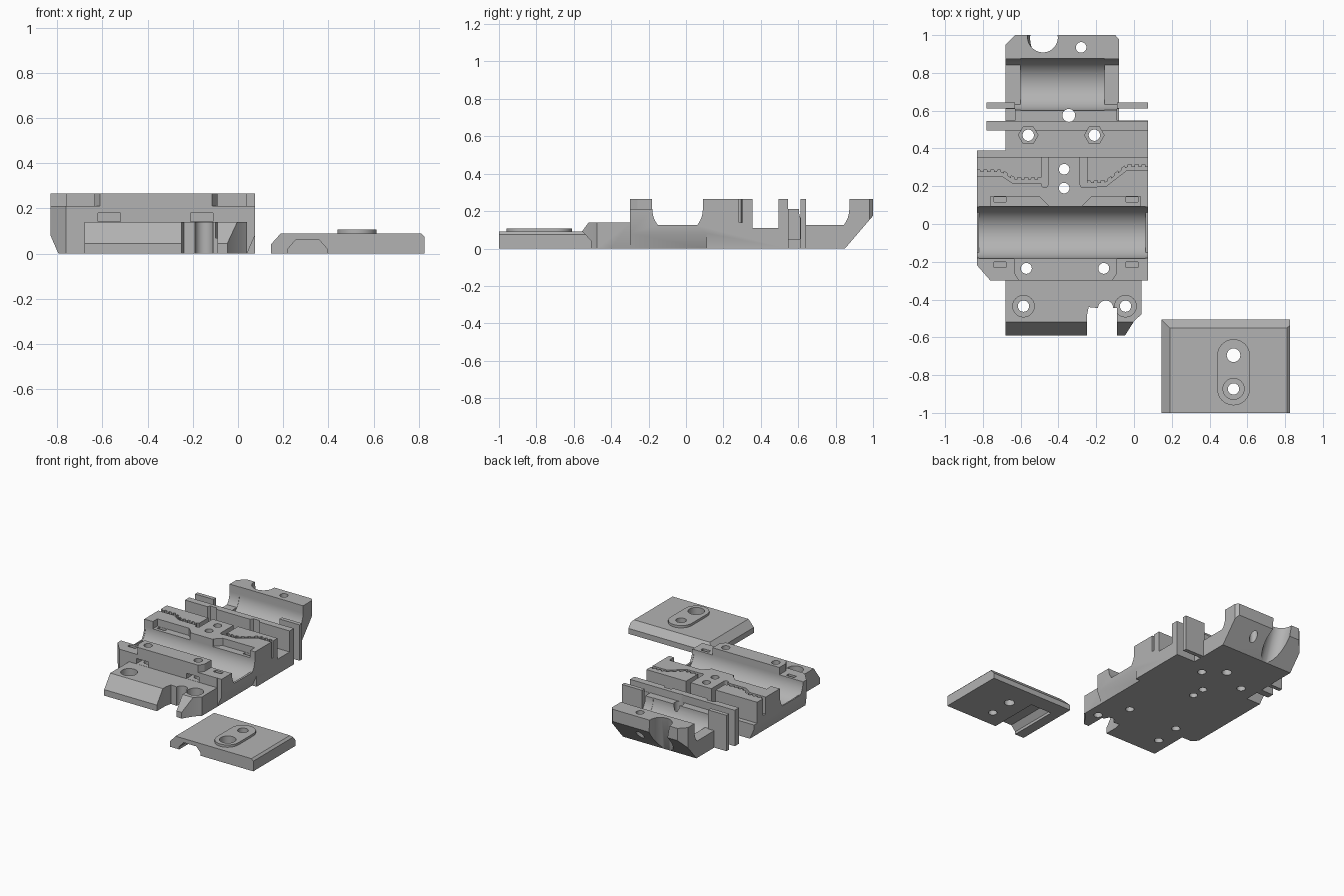
import bpy, bmesh, math
from mathutils import Vector

if "Cube" in bpy.data.objects:
    bpy.data.objects.remove(bpy.data.objects["Cube"])

grey = bpy.data.materials.new("plastic grey")
grey.diffuse_color = (0.45, 0.45, 0.45, 1)
grey.use_nodes = True
grey.node_tree.nodes["Principled BSDF"].inputs["Base Color"].default_value = grey.diffuse_color


def prism(name, pts, axis, a, b):
    """Extrude a 2D outline along an axis from a to b."""
    place = {'x': lambda p, t: (t, p[0], p[1]),
             'y': lambda p, t: (p[0], t, p[1]),
             'z': lambda p, t: (p[0], p[1], t)}[axis]
    bm = bmesh.new()
    lo = [bm.verts.new(place(p, a)) for p in pts]
    hi = [bm.verts.new(place(p, b)) for p in pts]
    bm.faces.new(lo)
    bm.faces.new(hi)
    n = len(pts)
    for i in range(n):
        j = (i + 1) % n
        bm.faces.new((lo[i], lo[j], hi[j], hi[i]))
    bmesh.ops.recalc_face_normals(bm, faces=bm.faces)
    me = bpy.data.meshes.new(name)
    bm.to_mesh(me)
    bm.free()
    me.materials.append(grey)
    ob = bpy.data.objects.new(name, me)
    bpy.context.collection.objects.link(ob)
    return ob


def box(name, x0, x1, y0, y1, z0, z1):
    return prism(name, [(x0, y0), (x1, y0), (x1, y1), (x0, y1)], 'z', z0, z1)


def arc(cx, cy, r, a0, a1, n=16):
    return [(cx + r * math.cos(math.radians(a0 + (a1 - a0) * i / n)),
             cy + r * math.sin(math.radians(a0 + (a1 - a0) * i / n))) for i in range(n + 1)]


def circle(cx, cy, r, n=24):
    return arc(cx, cy, r, 0, 360, n)[:-1]


def combine(target, other, op='DIFFERENCE'):
    m = target.modifiers.new(other.name, 'BOOLEAN')
    m.operation, m.object, m.solver = op, other, 'EXACT'
    other.hide_render = True
    return other


def finish(target):
    """Apply the booleans, remove the helpers, smooth the curved faces."""
    helpers = [m.object for m in target.modifiers]
    bpy.context.view_layer.update()
    dg = bpy.context.evaluated_depsgraph_get()
    me = bpy.data.meshes.new_from_object(target.evaluated_get(dg))
    target.modifiers.clear()
    target.data = me
    me.materials.clear()
    me.materials.append(grey)
    for h in helpers:
        bpy.data.objects.remove(h)
    bpy.ops.object.select_all(action='DESELECT')
    target.select_set(True)
    bpy.context.view_layer.objects.active = target
    bpy.ops.object.shade_smooth_by_angle(angle=math.radians(30))


MID = -0.3625


def flip(pts, mid=MID):
    return [(2 * mid - x, y) for x, y in pts]


# Carriage: side profile with two rod channels and the belt gap
Y1, Y2, ZC, R = -0.045, 0.738, 0.21, 0.137


def lip(yc):
    r, z = R - 0.002, 0.125
    a = math.degrees(math.asin((ZC - z) / r))
    return arc(yc, ZC, r, 180, 180 + a, 6) + arc(yc, ZC, r, 360 - a, 360, 6)


profile = [(-0.59, 0), (-0.59, 0.045), (-0.52, 0.14), (-0.30, 0.14), (-0.30, 0.265),
           (Y1 - R + 0.002, 0.265)] + lip(Y1) + [
    (Y1 + R - 0.002, 0.265), (0.355, 0.265), (0.355, 0.11), (0.495, 0.11), (0.495, 0.265),
    (0.545, 0.265), (0.545, 0.21)] + lip(Y2) + [
    (Y2 + R - 0.002, 0.265), (1.0, 0.265), (1.0, 0.175), (0.85, 0)]
carriage = prism("carriage", profile, 'x', -0.83, 0.075)


def cut(pts, axis, a, b):
    combine(carriage, prism("cutter", pts, axis, a, b))


def cut_box(*d):
    combine(carriage, box("cutter", *d))


# Narrower front tongue and rear section
cut_box(-1, -0.68, -0.7, -0.299, -0.1, 0.4)
cut_box(0.04, 0.2, -0.7, -0.299, -0.1, 0.4)
cut_box(-1, -0.68, 0.39, 1.1, -0.1, 0.4)
cut_box(-0.08, 0.2, 0.548, 1.1, -0.1, 0.4)

# Bearing seats, deeper than the end lips
for yc, x0, x1 in ((Y1, -0.82, 0.06), (Y2, -0.60, -0.155)):
    cut([(yc - R, 0.4)] + arc(yc, ZC, R, 180, 360, 32) + [(yc + R, 0.4)], 'x', x0, x1)

# Stepped shoulders beside the clamp block and the belt block
shoulder = [(-0.95, -0.4), (-0.61, -0.4), (-0.61, -0.30), (-0.635, -0.26), (-0.635, -0.1), (-0.95, -0.1)]
ledge = [(-0.76, 0.0), (-0.455, 0.0), (-0.455, 0.1), (-0.5, 0.145), (-0.76, 0.145)]
for pts in (shoulder, flip(shoulder), ledge, flip(ledge)):
    cut(pts, 'z', 0.211, 0.4)

# Tie slots
for x in (-0.71, -0.01):
    for y in (-0.215, 0.13):
        cut_box(x - 0.032, x + 0.032, y - 0.014, y + 0.013, 0.09, 0.3)
cut_box(-0.75, -0.63, 0.547, 0.61, 0.05, 0.4)
cut_box(-0.09, 0.0, 0.547, 0.61, 0.05, 0.4)


# Toothed belt slots with an open end
def belt_slot(path):
    def height(x):
        for (xa, ya), (xb, yb) in zip(path, path[1:]):
            if xa <= x <= xb:
                return ya + (yb - ya) * (x - xa) / (xb - xa)
        return path[-1][1]
    x, teeth, k = path[0][0], [], 0
    while x < path[-1][0] - 0.019:
        off = 0.032 if k % 2 else 0.02
        teeth += [(x + 0.0005, height(x) + off), (x + 0.0175, height(x + 0.018) + off)]
        x += 0.018
        k += 1
    cut(list(path) + teeth[::-1], 'z', 0.14, 0.4)


belt_slot([(-0.85, 0.255), (-0.70, 0.255), (-0.64, 0.215), (-0.47, 0.215)])
belt_slot([(-0.265, 0.196), (-0.15, 0.198), (-0.04, 0.283), (0.10, 0.283)])
for x in (-0.473, -0.267):
    cut([(x + 0.018, 0.4), (x - 0.018, 0.4)] + arc(x, 0.21, 0.018, 180, 360, 10), 'z', 0.14, 0.4)

# Corner and bottom edge chamfers
under = [(-0.84, 0.103), (-0.84, -0.01), (-0.7906, -0.01)]
cut(under, 'y', -0.4, 0.45)
cut(flip(under, -0.3775), 'y', -0.4, 0.11)
cut([(-0.84, -0.2086), (-0.84, -0.32), (-0.7425, -0.32)], 'z', -0.1, 0.4)
cut([(-0.70, 0.93), (-0.70, 1.02), (-0.61, 1.02)], 'z', -0.1, 0.4)
cut([(-0.065, 0.965), (-0.065, 1.02), (-0.12, 1.02)], 'z', -0.1, 0.4)
cut([(0.1, -0.42), (0.0, -0.515), (-0.06, -0.61), (0.1, -0.61)], 'z', -0.1, 0.4)

# Front cable notch
cut([(-0.25, -0.7), (-0.25, -0.49), (-0.24, -0.44)] + arc(-0.15, -0.445, 0.04, 180, 0)
    + [(-0.09, -0.445), (-0.09, -0.7)], 'z', -0.1, 0.4)

# Nut slots in the clamp block and hex pockets behind the belt
for x in (-0.57, -0.16):
    cut_box(x - 0.05, x + 0.05, -0.35, -0.2, 0.141, 0.18)
for x in (-0.56, -0.21):
    cut(circle(x, 0.47, 0.052, 6), 'z', 0.06, 0.4)

# Screw holes and front counterbores
for x, y, r in ((-0.585, -0.435, 0.03), (-0.045, -0.435, 0.03), (-0.57, -0.235, 0.029),
                (-0.16, -0.235, 0.029), (-0.37, 0.29, 0.028), (-0.37, 0.19, 0.028),
                (-0.56, 0.47, 0.03), (-0.21, 0.47, 0.03), (-0.345, 0.575, 0.034),
                (-0.28, 0.935, 0.028)):
    cut(circle(x, y, r), 'z', -0.1, 0.4)
for x in (-0.585, -0.045):
    cut(circle(x, -0.435, 0.057), 'z', 0.07, 0.4)

# Slanted cable hole through the rear block
tube = prism("cutter", circle(0, 0, 0.08, 32), 'z', -0.5, 0.5)
tube.location = (-0.47, 0.965, 0.15)
tube.rotation_euler = Vector((-0.12, 0.22, 1)).to_track_quat('Z', 'Y').to_euler()
combine(carriage, tube)
finish(carriage)

# Guide fins sticking out at the sides
box("left_front_fin", -0.78, -0.68, 0.495, 0.545, 0, 0.265)
box("left_rear_fin", -0.78, -0.63, 0.612, 0.642, 0, 0.265)
box("right_rear_fin", -0.09, 0.075, 0.612, 0.642, 0, 0.265)

# Separate cover plate with sloped left and rear edges
cover = prism("cover_plate", [(0.145, 0), (0.145, 0.04), (0.19, 0.09), (0.81, 0.09),
                              (0.825, 0.075), (0.825, 0)], 'y', -1.0, -0.505)
combine(cover, prism("cutter", [(-0.559, 0.1), (-0.49, 0.1), (-0.49, 0.0233)], 'x', 0, 1))
pad = arc(0.527, -0.697, 0.087, 0, 180) + arc(0.527, -0.873, 0.087, 180, 360)
combine(cover, prism("pad", pad, 'z', 0.08, 0.107), 'UNION')
combine(cover, prism("cutter", [(0.22, -0.1), (0.22, 0.02), (0.255, 0.06), (0.36, 0.06),
                                (0.395, 0.02), (0.395, -0.1)], 'y', -1.1, -0.62))
for y, r, z in ((-0.695, 0.036, -0.1), (-0.873, 0.03, -0.1), (-0.873, 0.056, 0.05)):
    combine(cover, prism("cutter", circle(0.527, y, r), 'z', z, 0.3))
finish(cover)
